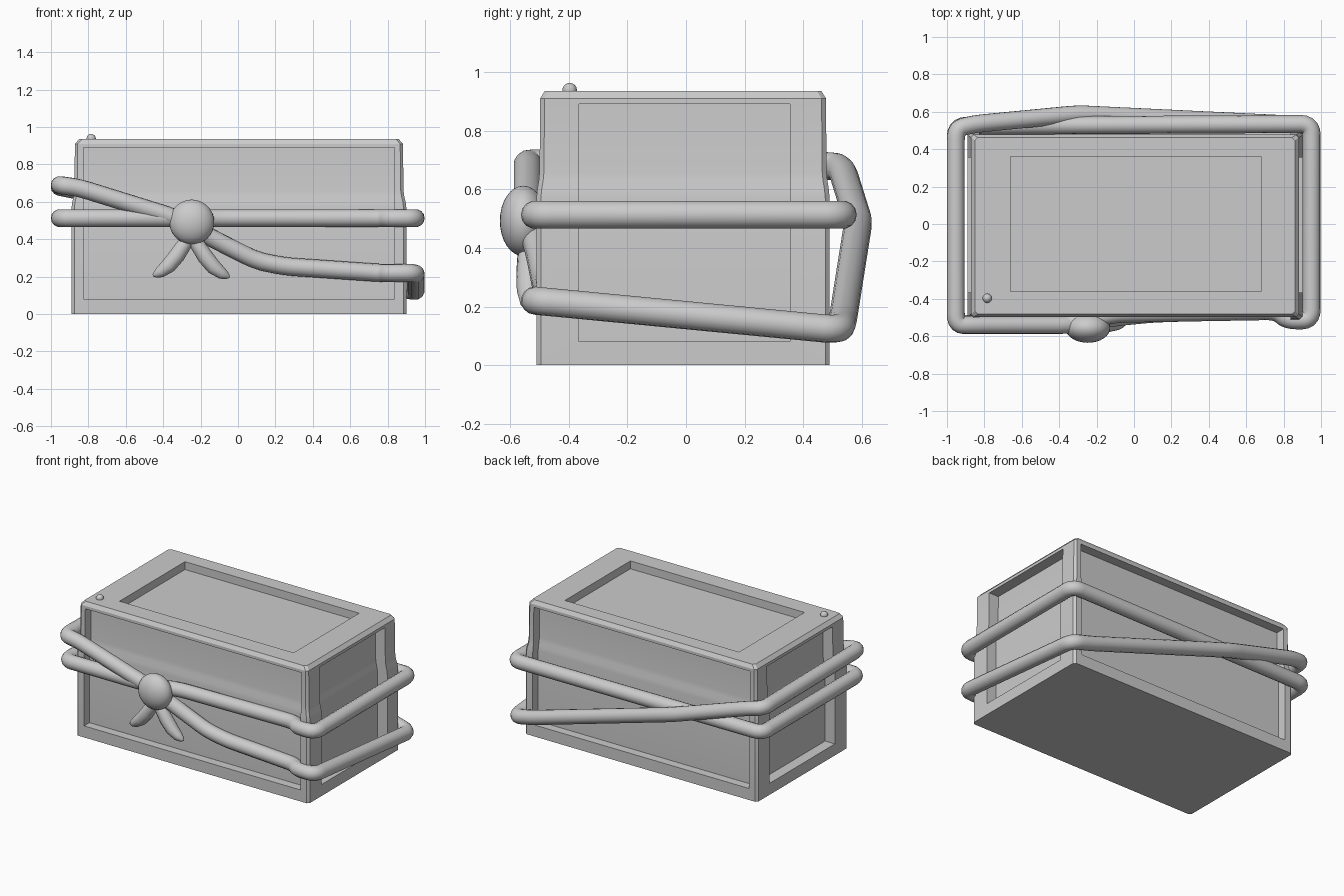
import bpy, bmesh
from mathutils import Vector

if "Cube" in bpy.data.objects:
    bpy.data.objects.remove(bpy.data.objects["Cube"])

CX, CY = 0.005, -0.01   # centre of the box


def add_mesh(name, bm):
    bmesh.ops.recalc_face_normals(bm, faces=bm.faces[:])
    me = bpy.data.meshes.new(name)
    bm.to_mesh(me)
    bm.free()
    ob = bpy.data.objects.new(name, me)
    bpy.context.collection.objects.link(ob)
    return ob


def loft(name, rings):
    bm = bmesh.new()
    loops = [[bm.verts.new(p) for p in ring] for ring in rings]
    n = len(loops[0])
    for a, b in zip(loops, loops[1:]):
        for i in range(n):
            j = (i + 1) % n
            bm.faces.new((a[i], a[j], b[j], b[i]))
    bm.faces.new(loops[0])
    bm.faces.new(loops[-1])
    return add_mesh(name, bm)


def smooth(ob, deg=30):
    bpy.ops.object.select_all(action='DESELECT')
    bpy.context.view_layer.objects.active = ob
    ob.select_set(True)
    bpy.ops.object.shade_smooth_by_angle(angle=deg * 3.14159 / 180)


# Box body: chamfered rectangle, stepping inward above the middle
def ring(z, inset, c=0.015):
    x, y = 0.895 - inset, 0.5 - inset * 0.7
    pts = [(x, y - c), (x - c, y), (c - x, y), (-x, y - c),
           (-x, c - y), (c - x, -y), (x - c, -y), (x, c - y)]
    return [(CX + px, CY + py, z) for px, py in pts]


profile = [(0, 0), (0.57, 0), (0.6, 0.004), (0.63, 0.011), (0.66, 0.015),
           (0.91, 0.018), (0.935, 0.04)]
box = loft("box_body", [ring(z, i) for z, i in profile])


# Recessed panels: cutters whose floor follows the side profile
def panel_cutter(name, axis, sign, half, reach, lo, hi, centre):
    floor = [(reach, lo)] + [(reach - i, z) for z, i in profile[1:5]] + [(reach - 0.018, hi)]
    outline = floor + [(reach + 0.3, hi), (reach + 0.3, lo)]

    def place(u, d, z):
        return (CX + sign * d, CY + u, z) if axis == 'x' else (CX + u, CY + sign * d, z)
    return loft(name, [[place(u, d, z) for d, z in outline]
                       for u in (centre - half, centre + half)])


cutters = []
for s in (-1, 1):
    cutters.append(panel_cutter("long_side_cutter", 'y', s, 0.832, 0.44, 0.08, 0.89, 0))
    cutters.append(panel_cutter("short_side_cutter", 'x', s, 0.36, 0.82, 0.08, 0.89, 0.005))
cutters.append(loft("lid_cutter", [[(-0.66, -0.36, z), (0.68, -0.36, z),
                                    (0.68, 0.36, z), (-0.66, 0.36, z)] for z in (0.88, 1.1)]))
bpy.context.view_layer.objects.active = box
for c in cutters:
    m = box.modifiers.new("recess", 'BOOLEAN')
    m.operation, m.solver, m.object = 'DIFFERENCE', 'EXACT', c
    bpy.ops.object.modifier_apply(modifier=m.name)
for c in cutters:
    bpy.data.objects.remove(c)
smooth(box, 25)


# Ropes: swept round tubes with rounded corners
def tube(name, pts, depth, radii=None, cyclic=False):
    cu = bpy.data.curves.new(name, 'CURVE')
    cu.dimensions = '3D'
    cu.bevel_depth, cu.bevel_resolution = depth, 5
    cu.use_fill_caps = True
    sp = cu.splines.new('POLY')
    sp.points.add(len(pts) - 1)
    for i, p in enumerate(pts):
        sp.points[i].co = (*p, 1)
        sp.points[i].radius = radii[i] if radii else 1
    sp.use_cyclic_u = cyclic
    sp.use_smooth = True
    ob = bpy.data.objects.new(name, cu)
    bpy.context.collection.objects.link(ob)
    return ob


def rounded(pts, dist=0.06, steps=5):
    vs, out = [Vector(p) for p in pts], []
    for i, p in enumerate(vs):
        a, b = vs[i - 1] - p, vs[(i + 1) % len(vs)] - p
        a, b = [p + v.normalized() * min(dist, v.length * 0.4) for v in (a, b)]
        for k in range(steps + 1):
            t = k / steps
            out.append(a * (1 - t) ** 2 + p * 2 * t * (1 - t) + b * t * t)
    return out


level = [(-0.953, -0.535), (-0.35, -0.535), (-0.1, -0.48), (0.76, -0.465),
         (0.82, -0.515), (0.95, -0.515), (0.95, 0.535), (-0.953, 0.525)]
tube("level_rope", rounded([(x, y, 0.513) for x, y in level]), 0.048, cyclic=True)

slanted = [(-0.953, -0.54, 0.69), (-0.85, -0.54, 0.675), (-0.35, -0.54, 0.52),
           (-0.1, -0.5, 0.385), (0.1, -0.48, 0.285), (0.25, -0.475, 0.255),
           (0.76, -0.465, 0.22), (0.82, -0.515, 0.22), (0.95, -0.515, 0.22),
           (0.95, 0.525, 0.12), (0.8, 0.535, 0.155), (-0.3, 0.588, 0.49),
           (-0.85, 0.535, 0.66), (-0.953, 0.51, 0.68)]
tube("slanted_rope", rounded(slanted), 0.048, cyclic=True)

# Knot with two loose tapering ends
bpy.ops.mesh.primitive_uv_sphere_add(segments=32, ring_count=16, location=(-0.247, -0.555, 0.492))
knot = bpy.context.object
knot.name = "knot"
knot.scale = (0.12, 0.08, 0.12)
smooth(knot, 60)
for name, s in (("left_rope_end", -1), ("right_rope_end", 1)):
    path = [(0.0, 0.42), (0.035, 0.375), (0.075, 0.315), (0.12, 0.26),
            (0.165, 0.225), (0.19, 0.212), (0.205, 0.206)]
    tube(name, [(-0.25 + s * x, -0.535, z - 0.004 * (s + 1)) for x, z in path],
         0.04, [0.8, 1, 1.1, 1.05, 0.8, 0.5, 0.15])

# Small stud on the lid
bpy.ops.mesh.primitive_uv_sphere_add(segments=12, ring_count=8, location=(-0.785, -0.397, 0.938))
stud = bpy.context.object
stud.name = "lid_stud"
stud.scale = (0.025, 0.025, 0.025)
smooth(stud, 50)
